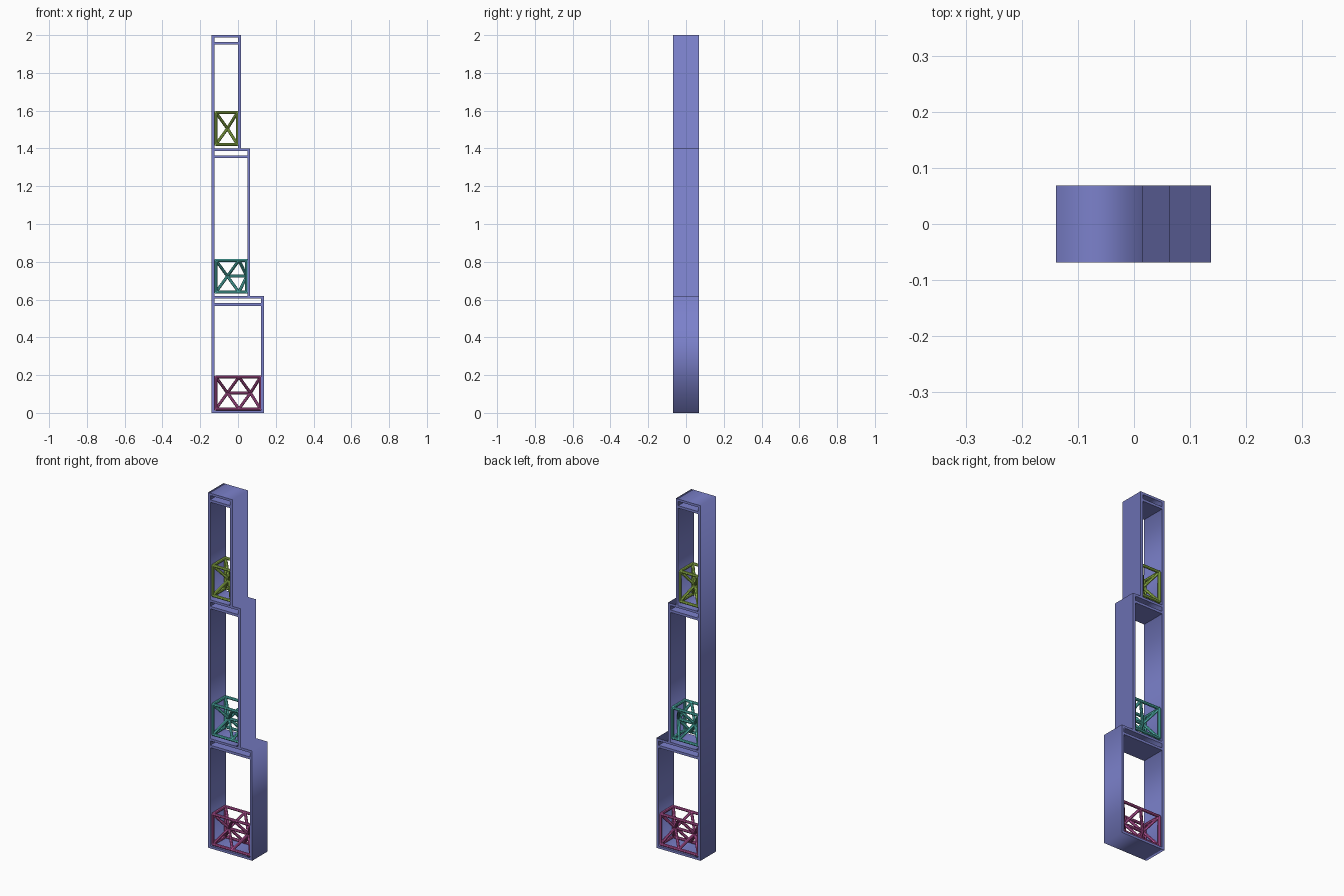
import bpy, bmesh
from mathutils import Vector

cube = bpy.data.objects.get("Cube")
if cube:
    bpy.data.objects.remove(cube, do_unlink=True)


def material(name, rgb):
    m = bpy.data.materials.new(name)
    m.use_nodes = True
    m.diffuse_color = (*rgb, 1)
    m.node_tree.nodes["Principled BSDF"].inputs["Base Color"].default_value = (*rgb, 1)
    return m


def finish(bm, name, mat):
    mesh = bpy.data.meshes.new(name)
    bm.to_mesh(mesh)
    bm.free()
    ob = bpy.data.objects.new(name, mesh)
    mesh.materials.append(mat)
    bpy.context.collection.objects.link(ob)
    return ob


blue = material("slate_blue", (0.20, 0.22, 0.60))
pink = material("magenta", (0.50, 0.09, 0.33))
teal = material("turquoise", (0.09, 0.52, 0.47))
lime = material("lime_green", (0.33, 0.54, 0.08))

LEFT, WALL, SLAB, HALF = -0.139, 0.015, 0.013, 0.069
# name, right side, floor height, roof height, lattice colour
TIERS = [("lower", 0.137, 0, 0.618, pink),
         ("middle", 0.064, 0.618, 1.4, teal),
         ("upper", 0.015, 1.4, 2.0, lime)]


# Stepped tower frame: one silhouette with an opening in each tier
def tower_frame():
    bm = bmesh.new()

    def loop(points):
        vs = [bm.verts.new((x, -HALF, z)) for x, z in points]
        for i, v in enumerate(vs):
            bm.edges.new((v, vs[i - 1]))

    outline = [(LEFT, 0)]
    for _, right, low, high, _ in TIERS:
        outline += [(right, low), (right, high)]
    loop(outline + [(LEFT, TIERS[-1][3])])
    for _, right, low, high, _ in TIERS:
        a, b = LEFT + WALL, right - WALL
        floor = low + (SLAB if low == 0 else 0)
        loop([(a, floor), (b, floor), (b, high - SLAB), (a, high - SLAB)])
    bmesh.ops.triangle_fill(bm, edges=bm.edges[:], use_beauty=True)
    ext = bmesh.ops.extrude_face_region(bm, geom=bm.faces[:], use_keep_orig=True)
    moved = [g for g in ext["geom"] if isinstance(g, bmesh.types.BMVert)]
    bmesh.ops.translate(bm, verts=moved, vec=(0, 2 * HALF, 0))
    bmesh.ops.recalc_face_normals(bm, faces=bm.faces[:])
    # Soft corners around the walls, crisp front and back rims
    for f in bm.faces:
        f.smooth = True
    for e in bm.edges:
        caps = [abs(f.normal.y) > 0.5 for f in e.link_faces]
        if any(caps) and not all(caps):
            e.smooth = False
    finish(bm, "tower_frame", blue)


# Thin shelf just below each roof
def shelf(name, right, high):
    bm = bmesh.new()
    a, b = LEFT + WALL, right - WALL
    bmesh.ops.create_cube(bm, size=1)
    bmesh.ops.scale(bm, verts=bm.verts, vec=(b - a, 2 * HALF, 0.014))
    bmesh.ops.translate(bm, verts=bm.verts, vec=((a + b) / 2, 0, high - 0.044))
    finish(bm, name + "_shelf", blue)


def rod(bm, a, b, radius=0.008):
    a, b = Vector(a), Vector(b)
    d = b - a
    mat = d.to_track_quat("Z", "Y").to_matrix().to_4x4()
    mat.translation = (a + b) / 2
    bmesh.ops.create_cone(bm, cap_ends=True, segments=8, radius1=radius,
                          radius2=radius, depth=d.length, matrix=mat)


# Box of rods with diagonals meeting at the middle of each cell
def lattice(name, right, low, mat):
    bm = bmesh.new()
    x0, x1 = LEFT + WALL + 0.007, right - WALL - 0.003
    z0, z1, depth, cell = low + 0.021, low + 0.19, 0.056, 0.122
    mid = (z0 + z1) / 2
    for y in (-depth, depth):
        for z in (z0, z1):
            rod(bm, (x0, y, z), (x1, y, z))
        for x in (x0, x1):
            rod(bm, (x, y, z0), (x, y, z1))
    for x in (x0, x1):
        for z in (z0, z1):
            rod(bm, (x, -depth, z), (x, depth, z))
    centres = []
    start = x0
    while start < x1 - 0.03:
        centre = min(start + cell / 2, x1)
        centres.append(centre)
        ends = [start] + ([min(start + cell, x1)] if centre < x1 - 0.02 else [])
        for x in ends:
            for y in (-depth, depth):
                for z in (z0, z1):
                    rod(bm, (x, y, z), (centre, 0, mid))
        start += cell
    for a, b in zip(centres, centres[1:]):
        rod(bm, (a, 0, mid), (b, 0, mid))
    ob = finish(bm, name + "_lattice", mat)
    bpy.ops.object.select_all(action="DESELECT")
    ob.select_set(True)
    bpy.context.view_layer.objects.active = ob
    bpy.ops.object.shade_smooth_by_angle()


tower_frame()
for name, right, low, high, colour in TIERS:
    shelf(name, right, high)
    lattice(name, right, low, colour)
